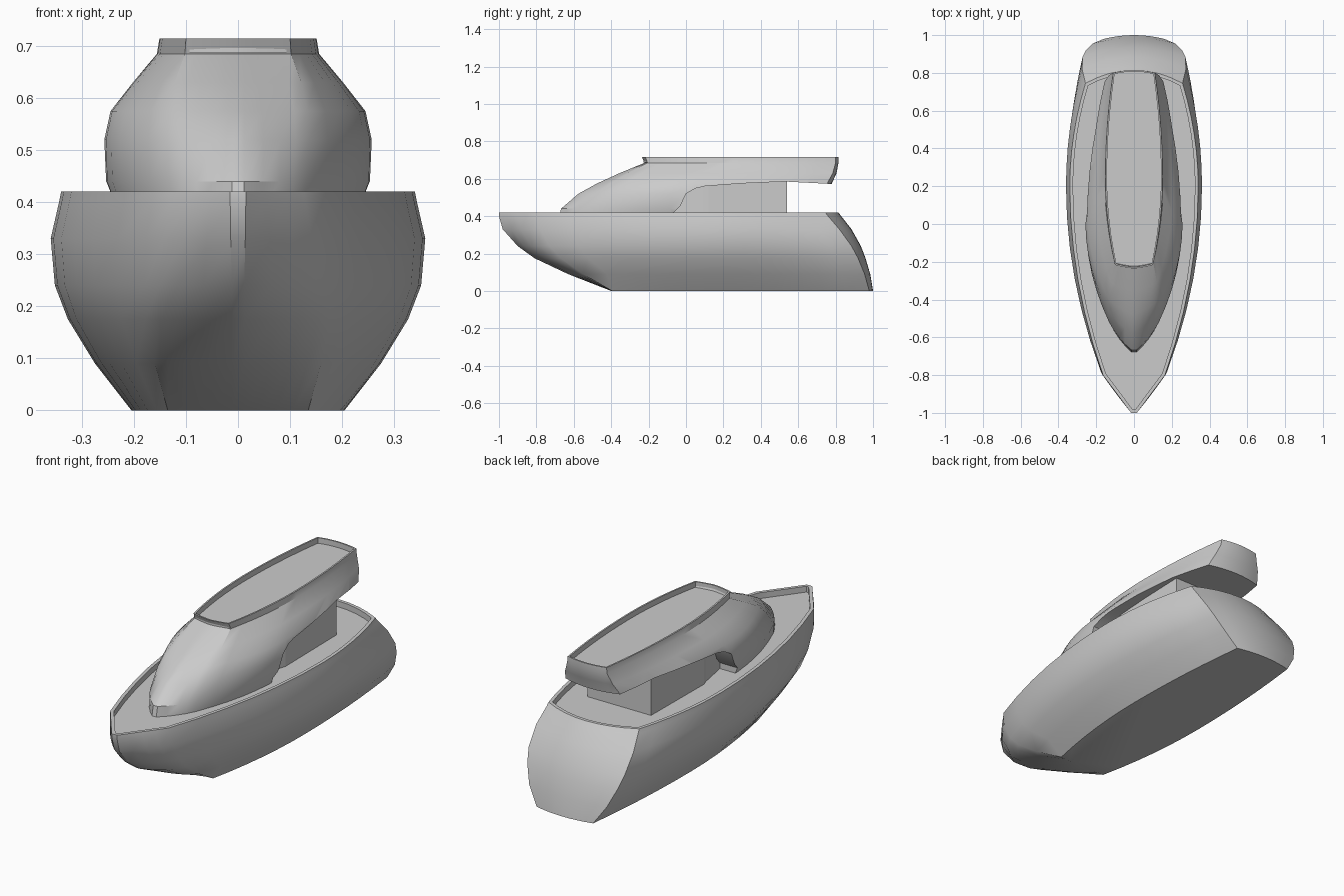
import bpy, bmesh, math

if "Cube" in bpy.data.objects:
    bpy.data.objects.remove(bpy.data.objects["Cube"])


def make_object(name, bm):
    bmesh.ops.recalc_face_normals(bm, faces=bm.faces[:])
    mesh = bpy.data.meshes.new(name)
    bm.to_mesh(mesh)
    bm.free()
    obj = bpy.data.objects.new(name, mesh)
    bpy.context.collection.objects.link(obj)
    return obj


def activate(obj):
    bpy.ops.object.select_all(action='DESELECT')
    obj.select_set(True)
    bpy.context.view_layer.objects.active = obj


def smooth(obj, degrees=30):
    activate(obj)
    bpy.ops.object.shade_smooth_by_angle(angle=math.radians(degrees))


def outline(bow, shoulder, width, peak, corner, stern, bulge, tip):
    """Boat-shaped ring: bow, curved side through the widest point, bowed stern."""
    sx, sy = shoulder
    cx, cy = corner
    half = []
    for i in range(4):
        t = i / 4
        swell = bulge * 4 * t * (1 - t)
        half.append((tip + (sx - tip) * t + swell, bow + (sy - bow) * t - swell * 0.6))
    for i in range(6):
        u = 1 - i / 6
        half.append((sx + (width - sx) * (1 - u * u), peak + (sy - peak) * u))
    for i in range(6):
        u = i / 6
        half.append((width + (cx - width) * u * u, peak + (cy - peak) * u))
    for i in range(4):
        u = 1 - i / 4
        half.append((cx * u, stern - (stern - cy) * u * u))
    return half + [(0, stern)] + [(-x, y) for x, y in reversed(half)]


def loft(name, levels, rim, recess):
    """Stack outlines, cap them, then sink the top inside a thin rim."""
    bm = bmesh.new()
    rings = []
    for z, *shape in levels:
        rings.append([bm.verts.new((x, y, z)) for x, y in outline(*shape)])
    n = len(rings[0])
    for a, b in zip(rings, rings[1:]):
        for i in range(n):
            j = (i + 1) % n
            bm.faces.new((a[i], a[j], b[j], b[i]))
    bm.faces.new(rings[0][::-1])
    top = bm.faces.new(rings[-1])
    bm.normal_update()
    bmesh.ops.inset_region(bm, faces=[top], thickness=rim, use_even_offset=True)
    # straight walls down to the recessed floor
    floor = bmesh.ops.extrude_discrete_faces(bm, faces=[top])['faces'][0]
    bmesh.ops.translate(bm, verts=floor.verts[:], vec=(0, 0, -recess))
    return make_object(name, bm)


def prism(name, points, vec):
    bm = bmesh.new()
    face = bm.faces.new([bm.verts.new(p) for p in points])
    ext = bmesh.ops.extrude_face_region(bm, geom=[face])
    bmesh.ops.translate(bm, vec=vec,
                        verts=[v for v in ext['geom'] if isinstance(v, bmesh.types.BMVert)])
    return make_object(name, bm)


# Hull: z, bow y, shoulder, half width, widest y, stern corner, stern y, bow bulge, tip
hull = loft("hull", [
    (0.00, -0.40, (0.135, -0.395), 0.205, 0.25, (0.16, 0.98), 1.00, 0.00, 0.012),
    (0.09, -0.63, (0.160, -0.55), 0.275, 0.22, (0.22, 0.955), 0.985, 0.015, 0.012),
    (0.175, -0.81, (0.178, -0.67), 0.327, 0.20, (0.255, 0.92), 0.96, 0.02, 0.012),
    (0.24, -0.90, (0.180, -0.73), 0.352, 0.20, (0.272, 0.885), 0.935, 0.016, 0.012),
    (0.33, -0.98, (0.176, -0.78), 0.360, 0.20, (0.275, 0.82), 0.885, 0.008, 0.014),
    (0.40, -1.00, (0.166, -0.80), 0.344, 0.20, (0.26, 0.76), 0.83, 0.002, 0.015),
    (0.42, -1.00, (0.164, -0.80), 0.340, 0.20, (0.257, 0.745), 0.815, 0.00, 0.015),
], 0.017, 0.03)
smooth(hull)

# Superstructure with raised roof rim
shell = loft("superstructure", [
    (0.385, -0.68, (0.125, -0.53), 0.235, 0.0, (0.15, 0.75), 0.77, 0.008, 0.012),
    (0.44, -0.668, (0.132, -0.52), 0.255, 0.0, (0.16, 0.75), 0.77, 0.008, 0.012),
    (0.52, -0.575, (0.136, -0.46), 0.257, 0.0, (0.16, 0.75), 0.775, 0.008, 0.012),
    (0.575, -0.475, (0.134, -0.40), 0.245, 0.04, (0.155, 0.755), 0.78, 0.006, 0.012),
    (0.63, -0.355, (0.122, -0.31), 0.202, 0.14, (0.135, 0.785), 0.805, 0.004, 0.012),
    (0.685, -0.222, (0.102, -0.205), 0.156, 0.25, (0.113, 0.80), 0.815, 0.002, 0.012),
    (0.715, -0.235, (0.100, -0.217), 0.151, 0.25, (0.11, 0.80), 0.815, 0.002, 0.012),
], 0.008, 0.028)

# Cut away the side openings and the space under the overhanging roof
opening = [(-0.065, 0.3), (-0.065, 0.42), (-0.03, 0.455), (0.0, 0.52), (0.05, 0.548),
           (0.1, 0.56), (0.3, 0.575), (0.53, 0.585), (0.78, 0.572), (1.0, 0.57), (1.0, 0.3)]
cutter = prism("opening_cutter", [(-0.5, y, z) for y, z in opening], (1, 0, 0))
cutter.hide_render = True
mod = shell.modifiers.new("opening", 'BOOLEAN')
mod.operation = 'DIFFERENCE'
mod.solver = 'EXACT'
mod.object = cutter
activate(shell)
bpy.ops.object.modifier_apply(modifier=mod.name)
bpy.data.objects.remove(cutter)
smooth(shell)

# Cabin walls below the roof
side = [(0.18, 0.54), (0.185, 0.12), (0.175, 0.09), (0.14, -0.10)]
footprint = side + [(-x, y) for x, y in reversed(side)]
prism("cabin", [(x, y, 0.385) for x, y in footprint], (0, 0, 0.205))
